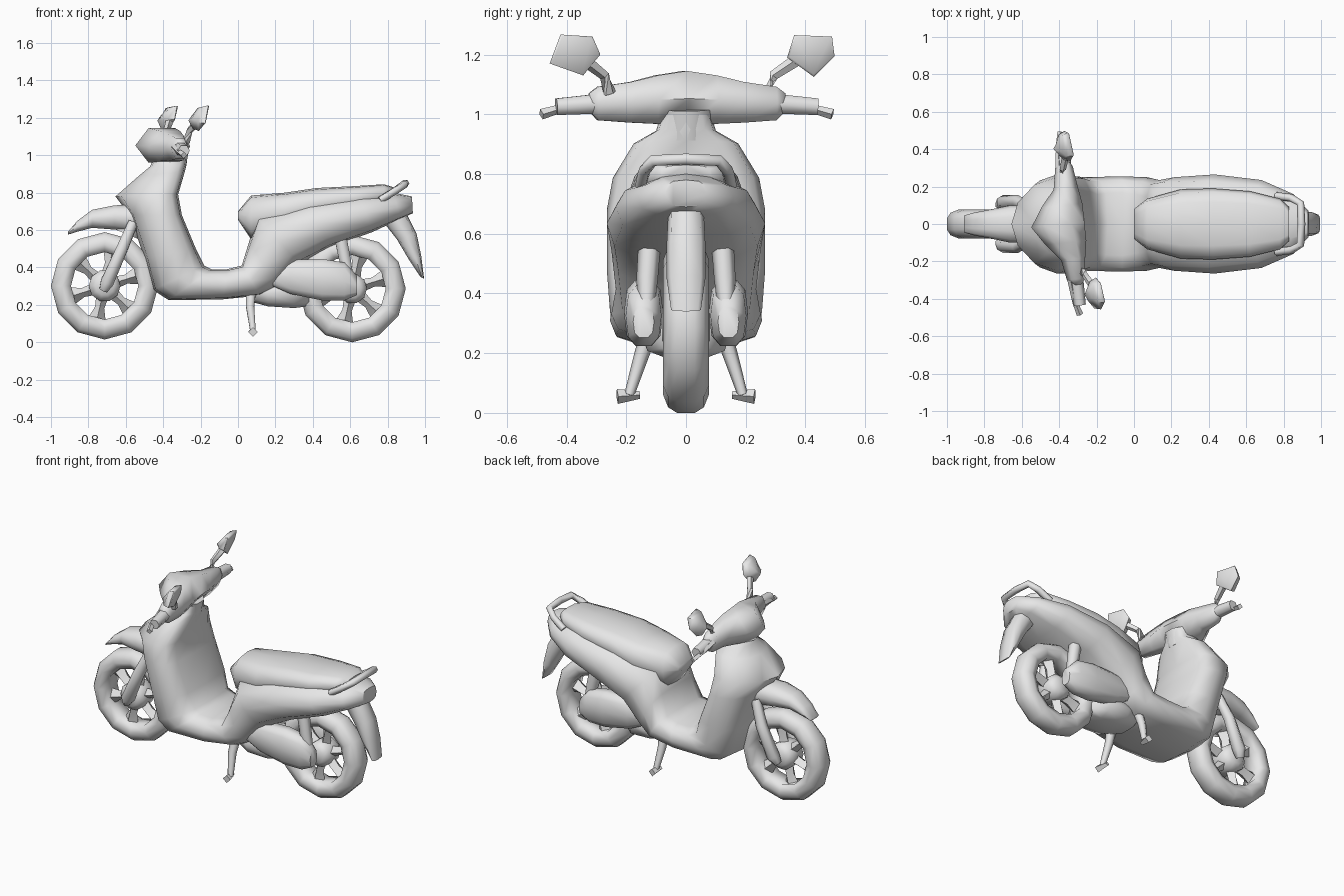
import bpy, bmesh, math
from mathutils import Vector, Matrix

if "Cube" in bpy.data.objects:
    bpy.data.objects.remove(bpy.data.objects["Cube"])

GREY = bpy.data.materials.new("light grey")
GREY.diffuse_color = (0.8, 0.8, 0.8, 1)
GREY.use_nodes = True
GREY.node_tree.nodes["Principled BSDF"].inputs["Base Color"].default_value = GREY.diffuse_color


def finish(name, bm, angle=65, matrix=None):
    if matrix:
        bm.transform(matrix)
    bmesh.ops.recalc_face_normals(bm, faces=bm.faces)
    me = bpy.data.meshes.new(name)
    bm.to_mesh(me)
    bm.free()
    me.materials.append(GREY)
    ob = bpy.data.objects.new(name, me)
    bpy.context.collection.objects.link(ob)
    bpy.ops.object.select_all(action='DESELECT')
    ob.select_set(True)
    bpy.context.view_layer.objects.active = ob
    bpy.ops.object.shade_smooth_by_angle(angle=math.radians(angle))
    return ob


def oval(c, u, v, n=12, p=0.75, u_back=None, p_back=None):
    """Rounded section around c; the half away from u may be shaped separately."""
    c, u, v = Vector(c), Vector(u), Vector(v)
    ub = u if u_back is None else Vector(u_back)
    f = lambda a, q: math.copysign(abs(a) ** q, a) if abs(a) > 1e-6 else 0
    pts = []
    for i in range(n):
        a = 2 * math.pi * i / n
        front = math.cos(a) > -1e-6
        q = p if front or p_back is None else p_back
        pts.append(c + (u if front else ub) * f(math.cos(a), q) + v * f(math.sin(a), q))
    return pts


def loft(name, rings, closed=False, matrix=None, angle=65):
    bm = bmesh.new()
    vs = [[bm.verts.new(p) for p in r] for r in rings]
    n, m = len(rings[0]), len(rings)
    for k in range(m if closed else m - 1):
        a, b = vs[k], vs[(k + 1) % m]
        for i in range(n):
            bm.faces.new((a[i], a[(i + 1) % n], b[(i + 1) % n], b[i]))
    if not closed:
        bm.faces.new(vs[0])
        bm.faces.new(vs[-1])
    return finish(name, bm, angle, matrix)


def spine_loft(name, sections, n=12, p=0.7):
    """Sections: outer x, z, inner x, z, half width, [widest point, outer power, inner power]."""
    rings = []
    for x0, z0, x1, z1, w, *shape in sections:
        t, po, pi = shape or (0.5, p, p)
        a, b = Vector((x0, 0, z0)), Vector((x1, 0, z1))
        c = a.lerp(b, t)
        rings.append(oval(c, a - c, (0, w, 0), n, po, c - b, pi))
    return loft(name, rings)


def tube(name, pts, radii, n=6, matrix=None):
    pts = [Vector(p) for p in pts]
    rings = []
    for i, p in enumerate(pts):
        t = (pts[min(i + 1, len(pts) - 1)] - pts[max(i - 1, 0)]).normalized()
        ref = Vector((0, 0, 1)) if abs(t.z) < 0.8 else Vector((1, 0, 0))
        u = t.cross(ref).normalized()
        rings.append(oval(p, u * radii[i], t.cross(u) * radii[i], n, 1))
    return loft(name, rings, matrix=matrix)


def wheel(prefix, cx, cz, hub_r):
    # tyre: revolved closed profile of radius and side offset
    prof = [(0.287, 0.03), (0.268, 0.06), (0.225, 0.077), (0.18, 0.055),
            (0.18, -0.055), (0.225, -0.077), (0.268, -0.06), (0.287, -0.03)]
    rings = []
    for k in range(12):
        a = math.pi * k / 6
        rings.append([(cx + r * math.cos(a), y, cz + r * math.sin(a)) for r, y in prof])
    loft(prefix + "_tyre", rings, closed=True)
    # hub
    loft(prefix + "_hub", [oval((cx, y, cz), (r, 0, 0), (0, 0, r), 10, 1)
                           for y, r in ((-0.08, hub_r * .6), (-0.05, hub_r),
                                        (0.05, hub_r), (0.08, hub_r * .6))])
    # six flared spokes
    for k in range(6):
        a = math.pi * k / 3 + 0.3
        d, t = Vector((math.cos(a), 0, math.sin(a))), Vector((-math.sin(a), 0, math.cos(a)))
        c = Vector((cx, 0, cz))
        loft(prefix + "_spoke", [oval(c + d * r, t * w, (0, 0.04, 0), 4, 1)
                                 for r, w in ((0.04, .035), (0.12, .025), (0.19, .05))])


wheel("front_wheel", -0.713, 0.302, 0.085)
wheel("rear_wheel", 0.61, 0.287, 0.08)

# leg shield, floor and rear side panels in one continuous shell
spine_loft("body_shell", [
    (-0.45, 0.99, -0.27, 1.00, .085), (-0.47, 0.94, -0.275, 0.95, .10),
    (-0.53, 0.89, -0.285, 0.91, .175, .6, 1, .7),
    (-0.655, 0.78, -0.32, 0.79, .245, .68, 1.1, .6),
    (-0.58, 0.68, -0.30, 0.68, .265, .6, .9, .6),
    (-0.50, 0.45, -0.225, 0.50, .265, .55, .75, .6),
    (-0.455, 0.28, -0.18, 0.41, .255), (-0.37, 0.225, -0.14, 0.39, .25, .5, .6, .6),
    (-0.08, 0.23, -0.06, 0.39, .255, .5, .6, .6), (0.12, 0.25, 0.02, 0.41, .25),
    (0.21, 0.29, 0.06, 0.54, .235), (0.33, 0.42, 0.10, 0.67, .25, .5, .7, .8),
    (0.50, 0.51, 0.36, 0.76, .265, .5, .7, .95), (0.72, 0.59, 0.64, 0.80, .235, .48, .7, 1),
    (0.87, 0.66, 0.83, 0.80, .16, .45, .7, 1), (0.935, 0.69, 0.93, 0.78, .07)])

# seat: x, bottom z, top z, half width
loft("seat", [oval((x, 0, (a + b) / 2), (0, w, 0), (0, 0, (b - a) / 2), 12, .7)
              for x, a, b, w in ((0.0, .655, .70, .08), (0.07, .55, .785, .135),
                                 (0.25, .60, .80, .185), (0.42, .66, .825, .19),
                                 (0.62, .70, .835, .175), (0.78, .74, .845, .135),
                                 (0.83, .77, .83, .09))])

# front mudguard
loft("front_mudguard", [oval((x, 0, (a + b) / 2), (0, w, 0), (0, 0, (b - a) / 2), 10, .8)
                        for x, a, b, w in ((-0.91, .575, .59, .045), (-0.86, .59, .65, .06),
                                           (-0.78, .61, .71, .075), (-0.66, .60, .735, .10),
                                           (-0.52, .58, .74, .10))])

# rear mudguard flap
spine_loft("rear_flap", [(0.90, 0.69, 0.78, 0.64, .06), (0.955, 0.58, 0.85, 0.55, .065),
                         (0.98, 0.46, 0.915, 0.44, .065), (0.995, 0.34, 0.975, 0.35, .05)], 8)

# grab rail
tube("grab_rail", [(.76, -.15, .76), (.84, -.14, .81), (.89, -.11, .845), (.895, 0, .85),
                   (.89, .11, .845), (.84, .14, .81), (.76, .15, .76)], [.021] * 7)

# fork crown
tube("fork_crown", [(-.53, 0, .75), (-.60, 0, .58)], [.06, .07], 8)
# engine block behind the floor
loft("engine_block", [oval((x, 0, z), (0, w, 0), (0, 0, h), 10, .7)
                      for x, z, w, h in ((0.05, .28, .10, .06), (0.16, .26, .15, .07),
                                         (0.30, .27, .15, .09), (0.38, .28, .08, .09))])

for s in (-1, 1):
    # fork legs
    tube("fork_leg", [(-.56, s * .09, .64), (-.62, s * .12, .50), (-.70, s * .115, .32),
                      (-.72, s * .10, .28)], [.03, .035, .04, .025])
    # engine side casing and exhaust
    loft("engine_casing", [oval((x, s * .142, z), (0, w, 0), (0, 0, h), 10, .75)
                           for x, z, w, h in ((0.16, .36, .04, .05), (0.28, .35, .06, .095),
                                              (0.45, .335, .066, .115), (0.57, .325, .06, .105),
                                              (0.635, .305, .035, .055))])
    # rear shock absorbers
    tube("rear_shock", [(.54, s * .12, .60), (.57, s * .13, .45), (.60, s * .135, .32)],
         [.038, .036, .025])
    # centre stand leg and foot
    tube("stand_leg", [(.07, s * .12, .28), (.065, s * .15, .19), (.08, s * .19, .06)],
         [.03, .025, .017])
    tube("stand_foot", [(.07, s * .155, .06), (.08, s * .23, .055)], [.013, .025], 4)


# handlebar assembly, steered slightly about its column
def steer(deg):
    p = Vector((-0.37, 0, 0))
    return (Matrix.Translation(p) @ Matrix.Rotation(math.radians(deg), 4, 'Z')
            @ Matrix.Translation(-p))


BAR, MIRROR = steer(6), steer(12)

# angular head cover: y, front x, back x, bottom z, top z
half = [(0.0, -.55, -.265, .96, 1.145), (.10, -.485, -.265, .968, 1.13),
        (.19, -.41, -.28, .972, 1.108), (.30, -.39, -.295, .98, 1.092),
        (.33, -.36, -.31, 1.01, 1.07)]
rows = [(-y, *r) for y, *r in reversed(half[1:])] + half
loft("handlebar_cover", [oval(((a + b) / 2, y, (c + d) / 2), ((b - a) / 2, 0, 0),
                              (0, 0, (d - c) / 1.732), 6, 1) for y, a, b, c, d in rows],
     matrix=BAR)
# steering neck
tube("steering_neck", [(-.37, 0, .92), (-.36, 0, 1.02)], [.09, .10], 10)

# mirror outlines, half y and z
OUT = {1: [(.325, 1.19), (.345, 1.265), (.475, 1.26), (.487, 1.195), (.42, 1.125)],
       -1: [(.315, 1.20), (.345, 1.26), (.455, 1.267), (.487, 1.17), (.37, 1.13)]}
for s in (-1, 1):
    tube("grip", [(-.34, s * .30, 1.035), (-.335, s * .44, 1.025)], [.038, .032], 6, BAR)
    tube("brake_lever", [(-.37, s * .30, 1.045), (-.36, s * .42, 1.02), (-.34, s * .49, 1.0)],
         [.018, .014, .018], 4, BAR)
    tube("mirror_stem", [(-.33, s * .27, 1.07), (-.32, s * .29, 1.13), (-.29, s * .36, 1.18)],
         [.022, .018, .022], 5, MIRROR)
    # mirror head: five sided shell, deeper towards the front
    cy, cz = .40, 1.21
    rings = []
    for x, k in ((-.325, .3), (-.30, .85), (-.265, 1.0), (-.26, .9)):
        rings.append([(x + .25 * (z - cz), s * (cy + (y - cy) * k), cz + (z - cz) * k)
                      for y, z in OUT[s]])
    loft("mirror", rings, matrix=MIRROR)
